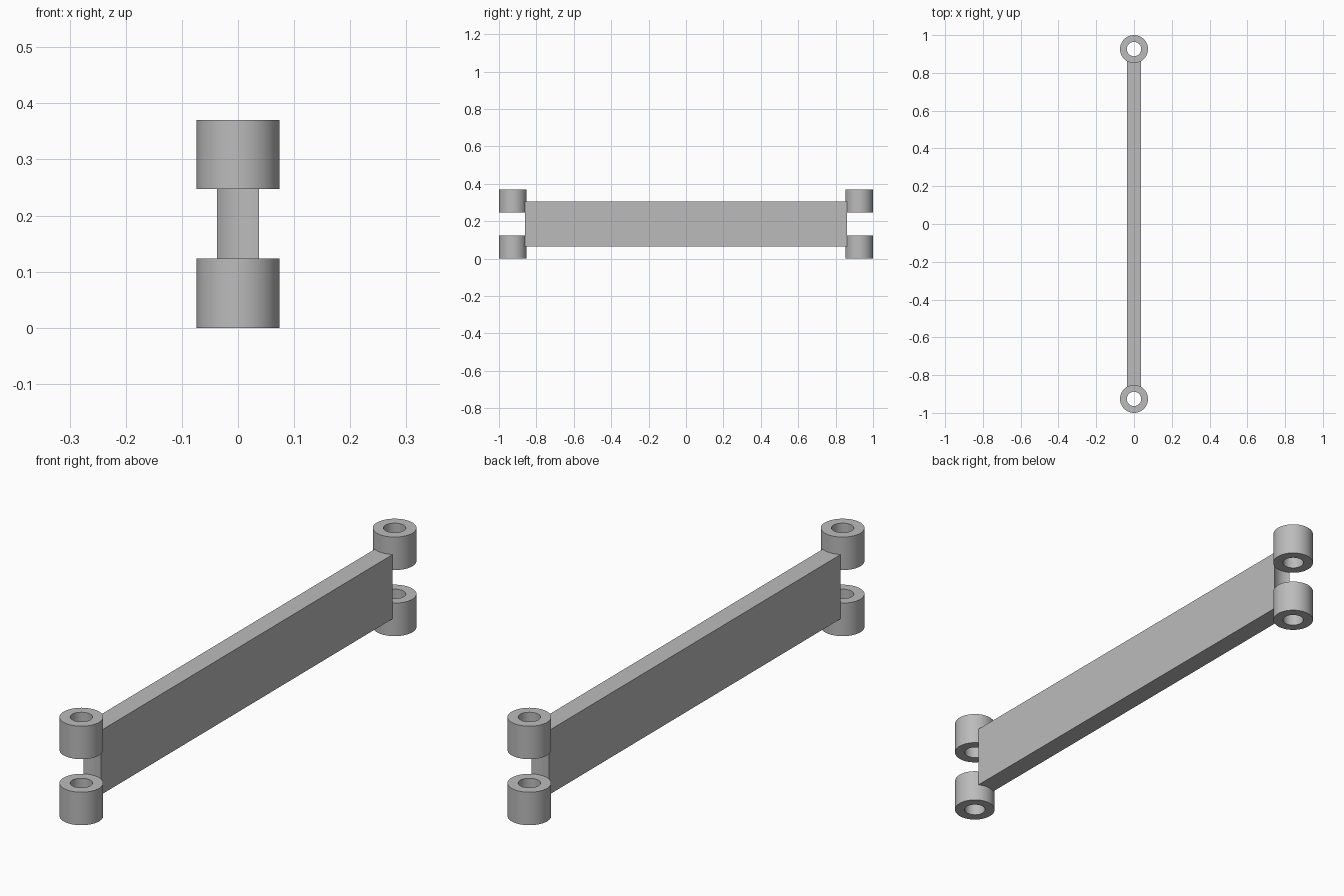
import bpy
import bmesh
from math import sin, cos, pi, asin, radians

default = bpy.data.objects.get("Cube")
if default:
    bpy.data.objects.remove(default, do_unlink=True)

OUTER, BORE = 0.074, 0.038     # knuckle radii
PIVOT = 0.926                  # hinge axis distance from centre
KNUCKLE_H = 0.1235
TOTAL_H = 3 * KNUCKLE_H
HALF_T = 0.037                 # half thickness of the bar
BAR_Z = (0.065, 0.3055)
SEGMENTS = 64

grey = bpy.data.materials.new("plain grey")
grey.use_nodes = True
colour = (0.5, 0.5, 0.5, 1)
grey.diffuse_color = colour
grey.node_tree.nodes["Principled BSDF"].inputs["Base Color"].default_value = colour


def finish(name, bm):
    bmesh.ops.recalc_face_normals(bm, faces=bm.faces)
    mesh = bpy.data.meshes.new(name)
    bm.to_mesh(mesh)
    bm.free()
    mesh.materials.append(grey)
    obj = bpy.data.objects.new(name, mesh)
    bpy.context.collection.objects.link(obj)
    bpy.ops.object.select_all(action='DESELECT')
    obj.select_set(True)
    bpy.context.view_layer.objects.active = obj
    bpy.ops.object.shade_smooth_by_angle(angle=radians(30))
    return obj


def knuckle(name, y, z):
    """Hollow cylinder: four rings joined into a closed tube wall."""
    bm = bmesh.new()
    section = [(OUTER, 0), (OUTER, KNUCKLE_H), (BORE, KNUCKLE_H), (BORE, 0)]
    angles = [2 * pi * i / SEGMENTS for i in range(SEGMENTS)]
    rings = [[bm.verts.new((r * cos(a), y + r * sin(a), z + h)) for a in angles]
             for r, h in section]
    for k, ring in enumerate(rings):
        after = rings[(k + 1) % len(rings)]
        for i in range(SEGMENTS):
            j = (i + 1) % SEGMENTS
            bm.faces.new((ring[i], ring[j], after[j], after[i]))
    return finish(name, bm)


def bar():
    """Flat bar whose ends are hollowed to follow the knuckles."""
    bm = bmesh.new()
    reach = asin(HALF_T / OUTER)
    steps = 10
    arc = [reach * (2 * i / steps - 1) for i in range(steps + 1)]
    end = [(OUTER * sin(a), PIVOT - OUTER * cos(a)) for a in arc]
    outline = end + [(-x, -y) for x, y in end]
    face = bm.faces.new([bm.verts.new((x, y, BAR_Z[0])) for x, y in outline])
    top = bmesh.ops.extrude_face_region(bm, geom=[face], use_keep_orig=True)
    verts = [g for g in top["geom"] if isinstance(g, bmesh.types.BMVert)]
    bmesh.ops.translate(bm, verts=verts, vec=(0, 0, BAR_Z[1] - BAR_Z[0]))
    return finish("link_bar", bm)


bar()
for side, y in (("front", -PIVOT), ("back", PIVOT)):
    for level, z in (("lower", 0), ("upper", TOTAL_H - KNUCKLE_H)):
        knuckle(f"{side}_{level}_knuckle", y, z)
